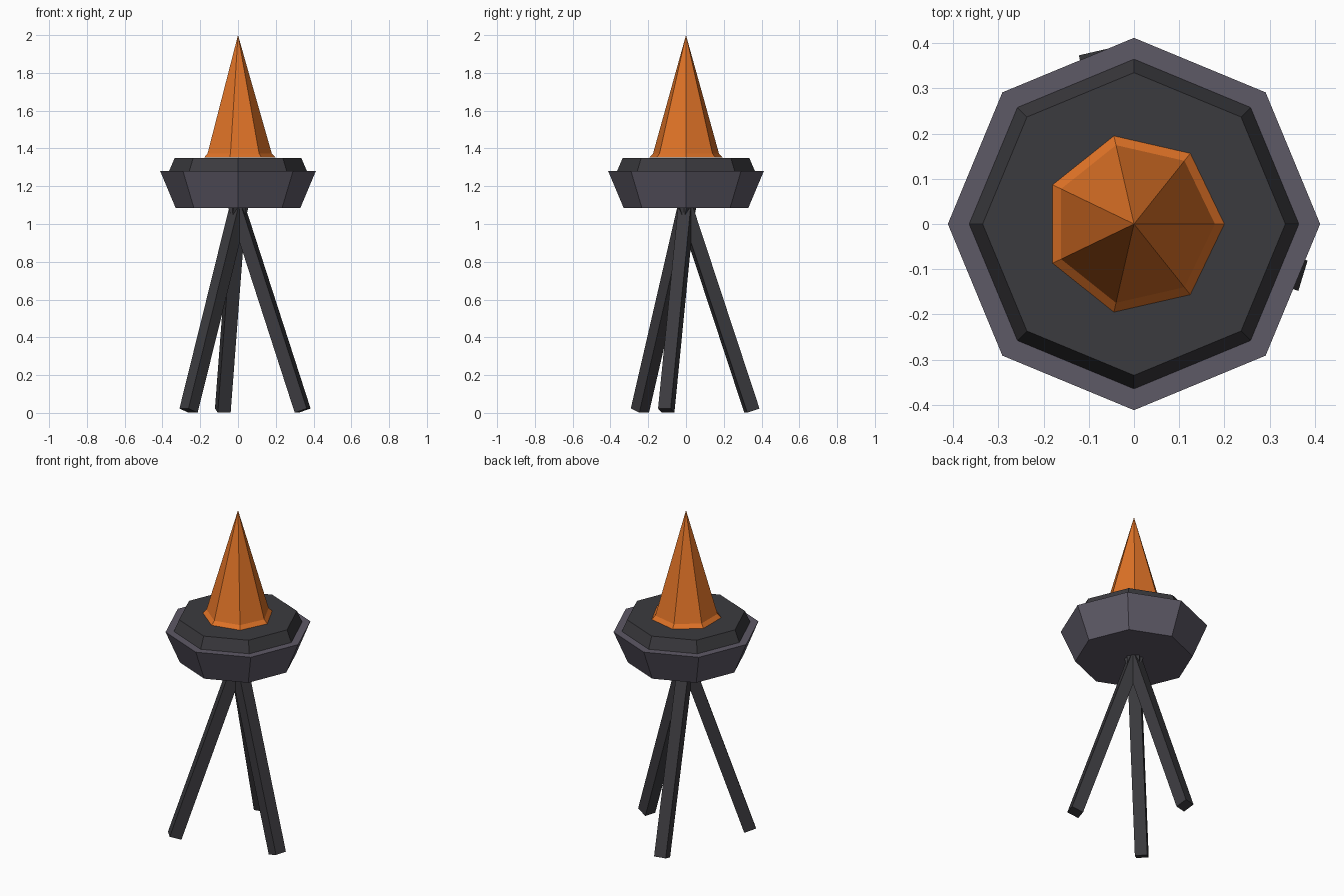
import bpy
import bmesh
from math import cos, sin, pi, radians
from mathutils import Vector

cube = bpy.data.objects.get("Cube")
if cube:
    bpy.data.objects.remove(cube, do_unlink=True)


def make_material(name, color):
    mat = bpy.data.materials.new(name)
    mat.use_nodes = True
    mat.diffuse_color = (*color, 1)
    mat.node_tree.nodes["Principled BSDF"].inputs["Base Color"].default_value = (*color, 1)
    return mat


def make_object(name, bm, mat):
    bmesh.ops.recalc_face_normals(bm, faces=bm.faces)
    mesh = bpy.data.meshes.new(name)
    bm.to_mesh(mesh)
    bm.free()
    mesh.materials.append(mat)
    obj = bpy.data.objects.new(name, mesh)
    bpy.context.collection.objects.link(obj)
    return obj


def lathe(name, profile, sides, mat):
    """Flat-sided solid from (radius, height) points; radius 0 makes a tip."""
    bm = bmesh.new()
    rings = []
    for r, z in profile:
        count = sides if r > 0 else 1
        rings.append([bm.verts.new((r * cos(2 * pi * i / sides), r * sin(2 * pi * i / sides), z))
                      for i in range(count)])
    for low, high in zip(rings, rings[1:]):
        for i in range(sides):
            j = (i + 1) % sides
            if len(high) == 1:
                bm.faces.new((low[i], low[j], high[0]))
            else:
                bm.faces.new((low[i], low[j], high[j], high[i]))
    for ring in (rings[0], rings[-1]):
        if len(ring) > 1:
            bm.faces.new(ring)
    return make_object(name, bm, mat)


def leg(name, angle, mat):
    """Square bar leaning outward from the bowl to the ground, cut square at the foot."""
    out = Vector((cos(angle), sin(angle), 0))
    foot = out * 0.358 + Vector((0, 0, 0.012))
    top = Vector((0, 0, 1.07))
    axis = (top - foot).normalized()
    side = Vector((0, 0, 1)).cross(out)
    depth = side.cross(axis)
    half = 0.035
    bm = bmesh.new()
    ends = []
    for centre in (foot, top + axis * 0.06):
        ends.append([bm.verts.new(centre + side * half * a + depth * half * b)
                     for a, b in ((-1, -1), (1, -1), (1, 1), (-1, 1))])
    for i in range(4):
        j = (i + 1) % 4
        bm.faces.new((ends[0][i], ends[0][j], ends[1][j], ends[1][i]))
    for end in ends:
        bm.faces.new(end)
    return make_object(name, bm, mat)


bowl_grey = make_material("bowl grey", (0.11, 0.1, 0.133))
charcoal = make_material("charcoal", (0.044, 0.043, 0.049))
flame_orange = make_material("flame orange", (0.74, 0.17, 0.02))

# Bowl, coal bed and flame
lathe("bowl", [(0.33, 1.085), (0.412, 1.28)], 8, bowl_grey)
lathe("coal_bed", [(0.367, 1.275), (0.335, 1.35)], 8, charcoal)
lathe("flame", [(0.2, 1.351), (0.179, 1.373), (0, 2.0)], 7, flame_orange)

# Tripod legs
for n in range(3):
    leg(f"leg_{n + 1}", radians(-17 + 120 * n), charcoal)
